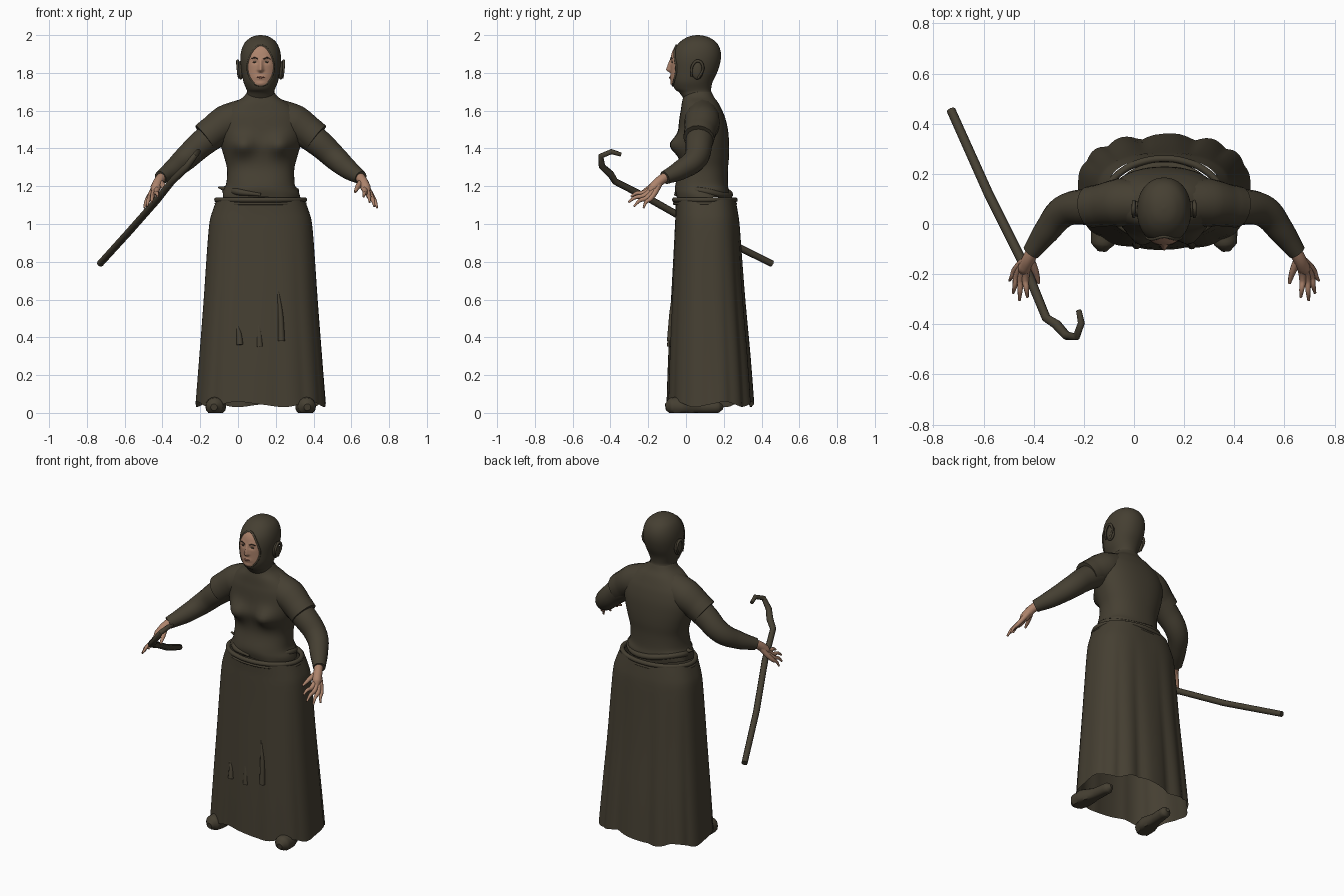
import bpy, bmesh, math
from math import sin, cos, pi, exp, radians
from mathutils import Vector

if "Cube" in bpy.data.objects:
    bpy.data.objects.remove(bpy.data.objects["Cube"])

CX = 0.12  # body axis


def material(name, rgb):
    m = bpy.data.materials.new(name)
    m.use_nodes = True
    m.diffuse_color = (*rgb, 1)
    node = next(n for n in m.node_tree.nodes if n.type == 'BSDF_PRINCIPLED')
    node.inputs["Base Color"].default_value = (*rgb, 1)
    node.inputs["Roughness"].default_value = 0.8
    return m


CLOTH = material("dark_olive_cloth", (0.060, 0.050, 0.032))
SKIN = material("skin", (0.42, 0.23, 0.15))
LIP = material("lip", (0.25, 0.10, 0.07))
DARK = material("dark_brow", (0.035, 0.022, 0.015))


def finish(name, mesh, mat, angle=45):
    mesh.materials.clear()
    mesh.materials.append(mat)
    mesh.shade_smooth()
    mesh.set_sharp_from_angle(angle=radians(angle))
    obj = bpy.data.objects.new(name, mesh)
    bpy.context.scene.collection.objects.link(obj)
    return obj


def from_bmesh(name, bm, mat, angle=45):
    bmesh.ops.recalc_face_normals(bm, faces=bm.faces)
    mesh = bpy.data.meshes.new(name)
    bm.to_mesh(mesh)
    bm.free()
    return finish(name, mesh, mat, angle)


def sample(rings, t):
    """Smooth interpolation through the ring list."""
    i = min(int(t), len(rings) - 2)
    f = t - i
    p = [rings[max(0, min(len(rings) - 1, i + k))] for k in (-1, 0, 1, 2)]
    return [0.5 * (2 * b + (c - a) * f + (2*a - 5*b + 4*c - d) * f*f + (3*b - a - 3*c + d) * f**3)
            for a, b, c, d in zip(*p)]


def loft(name, rings, mat, power=2.2, seg=48, steps=4, warp=None, caps=(False, False)):
    """Rings hold (z, half width, front y, back y)."""
    bm = bmesh.new()
    loops = []
    for k in range((len(rings) - 1) * steps + 1):
        z, rx, yf, yb = sample(rings, k / steps)
        loop = []
        for j in range(seg):
            a = 2 * pi * j / seg
            c, s = cos(a), sin(a)
            x = rx * math.copysign(abs(c) ** (2 / power), c)
            y = (yf + yb) / 2 + (yb - yf) / 2 * math.copysign(abs(s) ** (2 / power), s)
            co = warp(a, x, y, z) if warp else (x, y, z)
            loop.append(bm.verts.new((CX + co[0], co[1], co[2])))
        loops.append(loop)
    for lo, hi in zip(loops, loops[1:]):
        for j in range(seg):
            n = (j + 1) % seg
            bm.faces.new((lo[j], lo[n], hi[n], hi[j]))
    for use, loop in zip(caps, (loops[0], loops[-1])):
        if use:
            bm.faces.new(loop)
    return from_bmesh(name, bm, mat)


def tube(name, pts, mat, side=1, sides=4, smooth=True, cyclic=False, floor=False):
    """Points hold (x from body axis, y, z, radius)."""
    cu = bpy.data.curves.new(name, 'CURVE')
    cu.dimensions = '3D'
    cu.bevel_depth, cu.bevel_resolution = 1, sides
    cu.resolution_u, cu.use_fill_caps = 6, True
    sp = cu.splines.new('BEZIER' if smooth else 'POLY')
    points = sp.bezier_points if smooth else sp.points
    points.add(len(pts) - 1)
    for p, (x, y, z, r) in zip(points, pts):
        co = (CX + side * x, y, z)
        p.co = co if smooth else (*co, 1)
        p.radius = r
        if smooth:
            p.handle_left_type = p.handle_right_type = 'AUTO'
    sp.use_cyclic_u = cyclic
    tmp = bpy.data.objects.new(name + "_path", cu)
    bpy.context.scene.collection.objects.link(tmp)
    bpy.context.view_layer.update()
    mesh = bpy.data.meshes.new_from_object(tmp.evaluated_get(bpy.context.evaluated_depsgraph_get()))
    bpy.data.objects.remove(tmp)
    if floor:
        for v in mesh.vertices:
            v.co.z = max(v.co.z, 0)
    return finish(name, mesh, mat, 50)


def blob(name, center, size, mat, side=1):
    bm = bmesh.new()
    bmesh.ops.create_uvsphere(bm, u_segments=20, v_segments=12, radius=1)
    for v in bm.verts:
        v.co = Vector((CX + side * center[0], center[1], center[2])) + v.co * Vector(size)
    return from_bmesh(name, bm, mat)


# Tunic body with bust and a loose, uneven hem
def tunic_warp(a, x, y, z):
    if sin(a) < 0:
        y -= 0.062 * -sin(a) * sum(exp(-((x - b) / 0.065)**2 - ((z - 1.415) / 0.055)**2) for b in (-0.1, 0.11))
    low = max(0, (1.24 - z) / 0.1)
    x *= 1 + 0.03 * low * sin(5 * a + z * 40)
    return x, y, z + 0.012 * low * sin(3 * a)


loft("tunic", [(1.13, .205, -.05, .225), (1.17, .20, -.058, .23), (1.21, .182, -.055, .222),
               (1.29, .178, -.035, .222), (1.36, .195, -.035, .228), (1.43, .215, -.04, .228),
               (1.50, .225, -.04, .222), (1.56, .215, -.035, .208), (1.60, .19, -.028, .192),
               (1.64, .145, -.022, .172), (1.67, .095, -.015, .15), (1.70, .07, -.01, .135)],
     CLOTH, power=2.3, warp=tunic_warp)


# Long open skirt whose pleats deepen towards the hem
def skirt_warp(a, x, y, z):
    drop = max(0, (1.05 - z) / 1.0)
    pleat = 0.03 * drop * (0.35 + 0.65 * max(0, sin(a))) * (abs(sin(7 * a + 0.3)) - 0.6)
    return x * (1 + pleat), y + 2 * pleat * sin(a) * 0.4, z + 0.014 * drop ** 4 * sin(6 * a)


loft("skirt", [(.045, .345, -.10, .352), (.3, .325, -.092, .335), (.6, .302, -.078, .31),
               (.85, .285, -.065, .293), (1.0, .272, -.058, .283), (1.06, .258, -.055, .275),
               (1.13, .232, -.055, .262)], CLOTH, power=2.6, seg=112, steps=3, warp=skirt_warp)


# Belt and gathered folds above it
def hoop(name, rx, ry, z, tilt, r):
    tube(name, [(rx * cos(a), 0.1 + ry * sin(a), z + tilt * sin(a * 2 + 2.5), r)
                for a in (2 * pi * k / 16 for k in range(16))], CLOTH, cyclic=True, sides=3)


hoop("belt", .232, .16, 1.128, 0, .014)
hoop("lower_belt_edge", .237, .163, 1.108, 0, .007)
hoop("waist_fold", .187, .132, 1.165, .015, .017)
tube("waist_flap", [(-.225, .08, 1.195, .004), (-.185, .08, 1.185, .016), (-.12, -.03, 1.17, .018),
                    (0, -.055, 1.155, .008)], CLOTH)

# Loose cloth strips at the front of the skirt
for x, top, bottom in ((-.115, .48, .36), (-.01, .55, .35), (.105, .66, .38)):
    tube("skirt_strip", [(x - .015, -.066, top, .004), (x, -.075, (top + bottom) / 2, .014),
                         (x + .005, -.083, bottom, .018)], CLOTH)

# Limbs, mirrored about the body axis
FINGERS = (((.553, -.222, 1.165), (.545, -.292, 1.145), .010),
           ((.572, -.222, 1.150), (.577, -.305, 1.115), .010),
           ((.588, -.208, 1.138), (.602, -.275, 1.093), .010),
           ((.598, -.188, 1.133), (.617, -.225, 1.085), .009))
for side, label in ((1, "left"), (-1, "right")):
    tube(label + "_short_sleeve", [(.08, .085, 1.575, .09), (.18, .085, 1.535, .096),
                                   (.25, .075, 1.49, .085), (.295, .068, 1.455, .083)], CLOTH, side, 6)
    tube(label + "_long_sleeve", [(.2, .08, 1.50, .075), (.30, .07, 1.435, .073), (.40, .05, 1.345, .064),
                                  (.47, -.03, 1.285, .052), (.53, -.112, 1.245, .036)], CLOTH, side, 6)
    tube(label + "_wrist", [(.50, -.07, 1.265, .026), (.535, -.13, 1.235, .026),
                            (.557, -.175, 1.19, .027), (.566, -.19, 1.17, .016)], SKIN, side)
    for knuckle, tip, r in FINGERS:
        mid = Vector(knuckle).lerp(Vector(tip), 0.5) + Vector((0, -.004, .008))
        tube(label + "_finger", [(.538, -.135, 1.23, .02), (*knuckle, r * 1.4), (*mid, r),
                                 (*tip, r * .55)], SKIN, side, 2)
    tube(label + "_thumb", [(.535, -.14, 1.225, .018), (.515, -.185, 1.198, .014),
                            (.505, -.215, 1.18, .010), (.50, -.237, 1.168, .006)], SKIN, side, 2)
    tube(label + "_shoe", [(.21, .195, .03, .012), (.215, .17, .03, .032), (.225, .07, .03, .036),
                           (.238, -.02, .033, .055), (.245, -.08, .034, .046), (.247, -.108, .03, .018)],
         CLOTH, side, 6, floor=True)
    blob(label + "_hood_ear", (.106, .06, 1.815), (.016, .032, .05), CLOTH, side)
    tube(label + "_ear_rim", [(.118, .03, 1.78, .005), (.122, .035, 1.84, .007), (.122, .065, 1.863, .008),
                              (.12, .09, 1.83, .007), (.114, .065, 1.772, .006)], CLOTH, side, 2)

# Hooded head
HEAD = [(1.66, .078, -.01, .145), (1.695, .072, -.035, .135), (1.715, .076, -.06, .133),
        (1.755, .092, -.074, .142), (1.81, .102, -.078, .168), (1.87, .108, -.078, .184),
        (1.92, .102, -.066, .182), (1.96, .084, -.036, .162), (1.985, .056, -.002, .128),
        (1.996, .031, .028, .096), (2.0, .004, .058, .066)]
loft("hood", HEAD, CLOTH, power=2.15, caps=(False, True))


def head_front(x, z):
    lo, hi = 0, len(HEAD) - 1
    for _ in range(24):
        t = (lo + hi) / 2
        lo, hi = (t, hi) if sample(HEAD, t)[0] < z else (lo, t)
    _, rx, yf, yb = sample(HEAD, lo)
    return (yf + yb) / 2 - (yb - yf) / 2 * max(0, 1 - min(1, abs(x) / rx) ** 2.15) ** (1 / 2.15)


def face_y(x, z):
    g = lambda dx, dz, sx, sz: exp(-(dx / sx) ** 2 - (dz / sz) ** 2)
    nose = max(0, (1.88 - z) / .065) if z > 1.815 else max(0, 1 - (1.815 - z) / .017)
    out = .004 + .024 * nose * exp(-(x / (.009 + .005 * nose)) ** 2)
    out += .006 * g(x, z - 1.775, .025, .012) + .007 * g(x, z - 1.742, .03, .014)
    out += .003 * g(abs(x) - .03, z - 1.88, .02, .008) - .006 * g(abs(x) - .03, z - 1.858, .016, .01)
    return head_front(x, z) - out


def outline(a, s=1):
    c = cos(a)
    wide = sin(a) * (.070 if c < 0 else .070 - .012 * c)
    return wide * s, 1.837 + (.108 * c if c > 0 else .104 * c) * s


# Face patch laid on the front of the head
bm = bmesh.new()
rows = [[bm.verts.new((CX + x, face_y(x, z), z)) for x, z in
         (outline(2 * pi * j / 56, k / 24) for j in range(56))] for k in range(1, 25)]
for r0, r1 in zip(rows, rows[1:]):
    for j in range(56):
        bm.faces.new((r0[j - 1], r0[j], r1[j], r1[j - 1]))
bm.faces.new(rows[0])
from_bmesh("face", bm, SKIN, 70)

# Hood edge around the face, and the features
tube("hood_edge", [(x, head_front(x, z) - .001, z, .006) for x, z in
                   (outline(2 * pi * k / 24) for k in range(24))], CLOTH, cyclic=True, sides=2)
for side in (1, -1):
    blob("eye", (.031, face_y(.031, 1.857), 1.857), (.012, .0035, .0045), DARK, side)
    tube("brow", [(x, face_y(x, z) + .001, z, r) for x, z, r in
                  ((.014, 1.873, .003), (.033, 1.880, .0035), (.052, 1.873, .002))], DARK, side, 2)
tube("lips", [(x, face_y(x, z) + .001, z, r) for x, z, r in
              ((-.024, 1.774, .001), (-.01, 1.777, .0045), (0, 1.775, .005),
               (.01, 1.777, .0045), (.024, 1.774, .001))], LIP, sides=2)

# Hooked staff held in the right hand
tube("staff", [(x - CX, y, z, r) for x, y, z, r in
               ((-.73, .455, .79, .018), (-.58, .12, .955, .019), (-.43, -.18, 1.125, .019),
                (-.35, -.375, 1.225, .018), (-.31, -.40, 1.265, .020), (-.27, -.445, 1.305, .018),
                (-.23, -.45, 1.36, .015), (-.21, -.395, 1.383, .014), (-.22, -.345, 1.368, .011))],
     CLOTH, sides=2, smooth=False)
